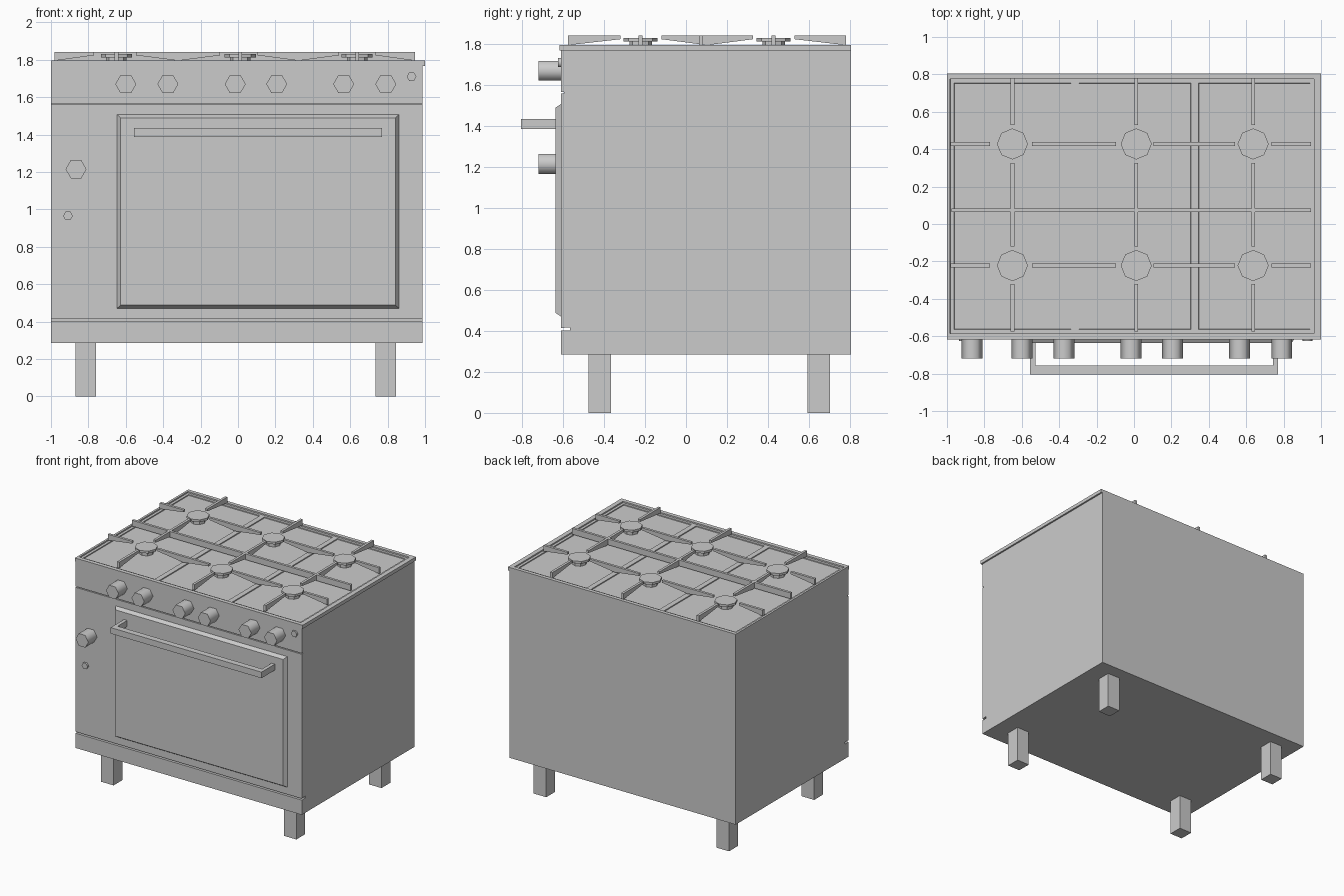
import bpy, bmesh, math
from mathutils import Matrix, Vector

cube = bpy.data.objects.get("Cube")
if cube:
    bpy.data.objects.remove(cube, do_unlink=True)

steel = bpy.data.materials.new("grey_steel")
steel.use_nodes = True
GREY = (0.6, 0.6, 0.6, 1)
steel.diffuse_color = GREY
steel.node_tree.nodes["Principled BSDF"].inputs["Base Color"].default_value = GREY


def finish(bm, name):
    bmesh.ops.recalc_face_normals(bm, faces=bm.faces)
    mesh = bpy.data.meshes.new(name)
    bm.to_mesh(mesh)
    bm.free()
    mesh.materials.append(steel)
    obj = bpy.data.objects.new(name, mesh)
    bpy.context.collection.objects.link(obj)
    return obj


def prism(name, points, along):
    """Extrude a closed 3D outline along a vector."""
    bm = bmesh.new()
    face = bm.faces.new([bm.verts.new(p) for p in points])
    new = bmesh.ops.extrude_face_region(bm, geom=[face], use_keep_orig=True)["geom"]
    verts = [g for g in new if isinstance(g, bmesh.types.BMVert)]
    bmesh.ops.translate(bm, verts=verts, vec=along)
    return finish(bm, name)


def box_mesh(lo, hi):
    bm = bmesh.new()
    bmesh.ops.create_cube(bm, size=1)
    lo, hi = Vector(lo), Vector(hi)
    for v in bm.verts:
        v.co = (lo + hi) / 2 + v.co * (hi - lo)
    return bm


def cylinder(name, sides, radius, start, end, smooth=False):
    start, end = Vector(start), Vector(end)
    axis = end - start
    bm = bmesh.new()
    bmesh.ops.create_cone(bm, cap_ends=True, segments=sides, radius1=radius,
                          radius2=radius, depth=axis.length)
    turn = Matrix.Identity(4)
    if abs(axis.y) > abs(axis.z):
        # lay it down so two corners point sideways
        turn = Matrix.Rotation(math.pi / 2, 4, "X")
        if sides == 6:
            right = max(bm.verts, key=lambda v: v.co.x).co
            turn = turn @ Matrix.Rotation(-math.atan2(right.y, right.x), 4, "Z")
    bm.transform(Matrix.Translation((start + end) / 2) @ turn)
    if smooth:
        for f in bm.faces:
            f.smooth = len(f.verts) == 4
        for e in bm.edges:
            e.smooth = all(len(f.verts) == 4 for f in e.link_faces)
    return finish(bm, name)


# Cabinet: side profile with two grooves across the front
FRONT, BACK, LEFT, RIGHT = -0.61, 0.805, 0.987, -1.0
side = [(FRONT, 0.285), (FRONT, 0.402), (-0.565, 0.402), (-0.565, 0.418), (FRONT, 0.414),
        (FRONT, 1.56), (-0.595, 1.56), (-0.595, 1.567), (FRONT, 1.567), (FRONT, 1.77), (BACK, 1.77), (BACK, 0.285)]
prism("cabinet", [(RIGHT, y, z) for y, z in side], (LEFT - RIGHT, 0, 0))

# Feet
for fx, x in (("right", -0.815), ("left", 0.79)):
    for fy, y in (("front", -0.42), ("back", 0.648)):
        finish(box_mesh((x - 0.055, y - 0.055, 0), (x + 0.055, y + 0.055, 0.285)), f"{fy}_{fx}_foot")

# Hob: rimmed tray with three sunken pans
bm = box_mesh((-1, -0.618, 1.768), (1, 0.805, 1.796))
bm.faces.ensure_lookup_table()
floor = max(bm.faces, key=lambda f: f.calc_center_median().z)
bmesh.ops.inset_region(bm, faces=[floor], thickness=0.03)
for v in floor.verts:
    v.co.x = 0.963 if v.co.x > 0 else -0.983
    v.co.y = 0.775 if v.co.y > 0 else -0.585
bmesh.ops.inset_region(bm, faces=[floor], thickness=0.001, depth=-0.01)
sections = [floor]
for x in (-0.315, 0.325):
    geom = set(sections)
    for f in sections:
        geom |= set(f.edges) | set(f.verts)
    bmesh.ops.bisect_plane(bm, geom=list(geom), plane_co=(x, 0, 0), plane_no=(1, 0, 0))
    sections = [f for f in bm.faces if f.normal.z > 0.9
                and abs(f.calc_center_median().z - 1.786) < 0.002]
bmesh.ops.inset_individual(bm, faces=sections, thickness=0.029)
bmesh.ops.inset_individual(bm, faces=sections, thickness=0.002, depth=-0.007)
finish(bm, "hob_tray")

# Burners: octagonal caps on narrower stems
COLUMNS, ROWS = (-0.65, 0.012, 0.637), (-0.222, 0.428)
for x in COLUMNS:
    for y in ROWS:
        cylinder("burner_stem", 8, 0.055, (x, y, 1.775), (x, y, 1.814))
        cylinder("burner_cap", 8, 0.083, (x, y, 1.812), (x, y, 1.83))

# Pan supports: flat-topped bars whose underside rises towards the burners
TOP, LOW, TIP, HALF = 1.842, 1.795, 1.824, 0.01


def support(name, start, end, rise_start, rise_end, place, thickness):
    outline = [(start, TOP), (end, TOP), (end, TIP if rise_end else LOW)]
    if rise_start and rise_end:
        outline.append(((start + end) / 2, LOW))
    outline.append((start, TIP if rise_start else LOW))
    prism(name, [place(t, z) for t, z in outline], thickness)


for x in COLUMNS:
    for a, b, ra, rb in ((-0.575, -0.32, 0, 1), (-0.12, 0.327, 1, 1), (0.53, 0.78, 1, 0)):
        support("support_lengthwise", a, b, ra, rb,
                lambda t, z: (x - HALF, t, z), (2 * HALF, 0, 0))
for y in ROWS:
    for a, b, ra, rb in ((-0.98, -0.77, 0, 1), (-0.545, -0.095, 1, 1),
                         (0.105, 0.54, 1, 1), (0.735, 0.945, 1, 0)):
        support("support_crosswise", a, b, ra, rb,
                lambda t, z: (t, y - HALF, z), (0, 2 * HALF, 0))
finish(box_mesh((-0.975, 0.063, LOW), (0.945, 0.083, TOP)), "support_middle_bar")

# Control knobs and indicator lights
for x, z in [(x, 1.67) for x in (-0.6, -0.375, -0.015, 0.207, 0.565, 0.79)] + [(-0.866, 1.215)]:
    cylinder("knob", 6, 0.056, (x, FRONT + 0.005, z), (x, -0.72, z), smooth=True)
for x, z in ((0.928, 1.71), (-0.909, 0.965)):
    cylinder("indicator_light", 6, 0.026, (x, FRONT + 0.005, z), (x, -0.625, z), smooth=True)

# Oven door with a bevelled border
bm = box_mesh((-0.65, -0.637, 0.468), (0.864, FRONT + 0.004, 1.51))
for v in bm.verts:
    if v.co.y < FRONT:
        v.co.x += 0.022 if v.co.x < 0 else -0.022
        v.co.z += 0.02 if v.co.z < 1 else -0.02
finish(bm, "oven_door")

# Door handle: one U-shaped bar
plan = [(-0.555, -0.63), (-0.555, -0.805), (0.77, -0.805), (0.77, -0.63),
        (0.742, -0.63), (0.742, -0.757), (-0.527, -0.757), (-0.527, -0.63)]
prism("door_handle", [(x, y, 1.386) for x, y in plan], (0, 0, 0.048))
